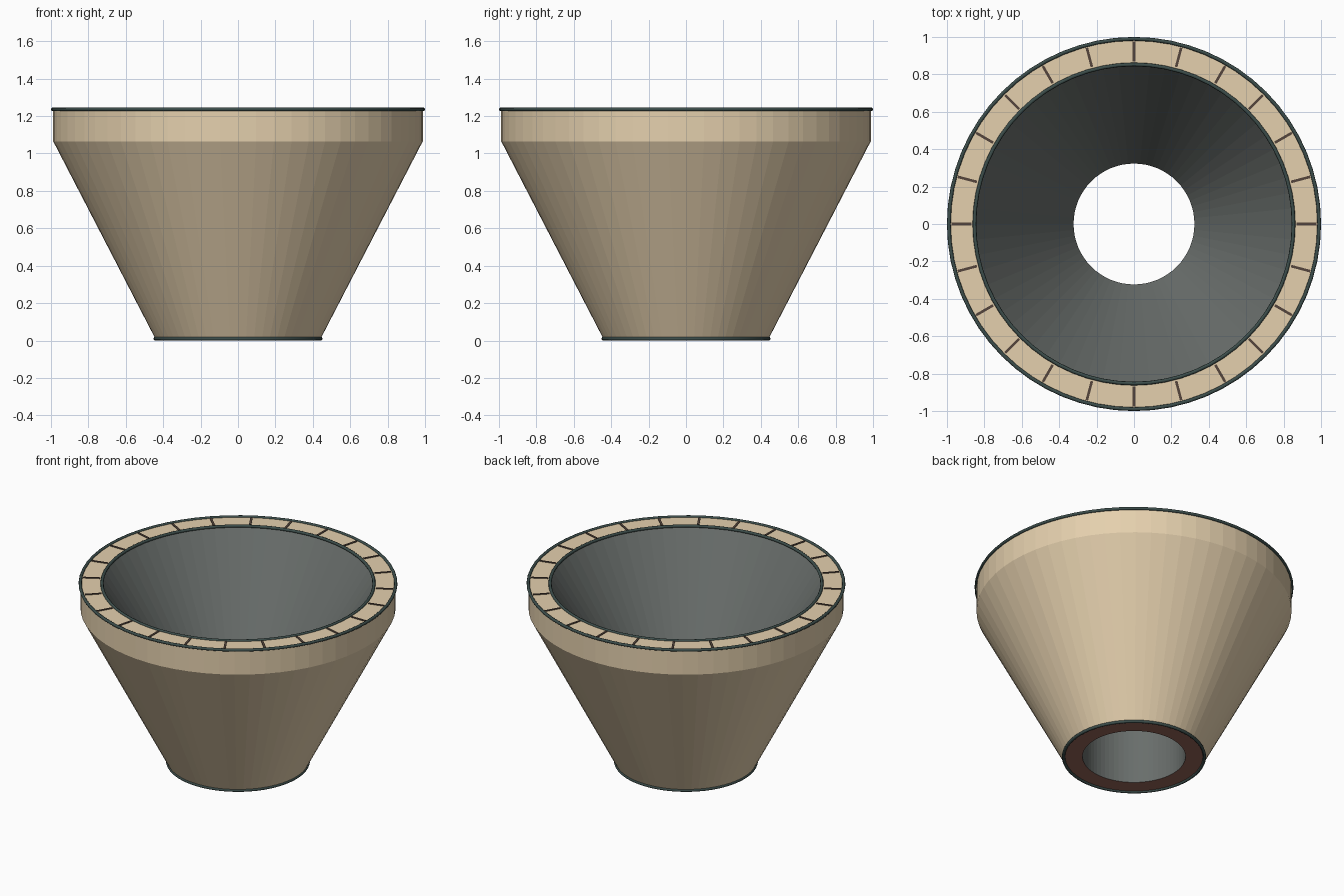
import bpy, bmesh
from math import cos, sin, pi

if "Cube" in bpy.data.objects:
    bpy.data.objects.remove(bpy.data.objects["Cube"])

SEG = 64
Z0, Z1 = 0.01, 1.236


def material(name, rgb):
    m = bpy.data.materials.new(name)
    m.diffuse_color = (*rgb, 1)
    m.use_nodes = True
    m.node_tree.nodes["Principled BSDF"].inputs["Base Color"].default_value = m.diffuse_color
    return m


stone = material("tan_stone", (0.78, 0.63, 0.42))
lining = material("grey_lining", (0.14, 0.155, 0.147))
brown = material("brown_base", (0.30, 0.13, 0.10))
trim = material("green_trim", (0.045, 0.075, 0.07))
joint = material("dark_joint", (0.09, 0.06, 0.045))


def finish(name, bm, mats):
    bmesh.ops.recalc_face_normals(bm, faces=bm.faces)
    me = bpy.data.meshes.new(name)
    bm.to_mesh(me)
    bm.free()
    for m in mats:
        me.materials.append(m)
    ob = bpy.data.objects.new(name, me)
    bpy.context.collection.objects.link(ob)
    return ob


def lathe(name, profile, slots, mats, smooth=False):
    """Revolve a closed (radius, z) profile; slots gives a material per side."""
    bm = bmesh.new()
    rings = [[bm.verts.new((r * cos(2 * pi * i / SEG), r * sin(2 * pi * i / SEG), z))
              for i in range(SEG)] for r, z in profile]
    for k, ring in enumerate(rings):
        nxt = rings[(k + 1) % len(rings)]
        for i in range(SEG):
            j = (i + 1) % SEG
            f = bm.faces.new((ring[i], ring[j], nxt[j], nxt[i]))
            f.material_index = slots[k]
            f.smooth = smooth
    return finish(name, bm, mats)


# Hollow funnel: outer cone, upright collar, top rim, inner cone, straight throat, base ring
lathe("funnel_body",
      [(0.442, Z0), (0.988, 1.065), (0.988, Z1), (0.855, Z1), (0.323, 0.40), (0.323, Z0)],
      [0, 0, 0, 1, 1, 2], [stone, lining, brown])

# Thin round beads on the edges
for name, radius, z in (("outer_rim_bead", 0.99, Z1),
                        ("inner_rim_bead", 0.853, Z1),
                        ("base_bead", 0.442, Z0)):
    n = 8
    circle = [(radius + 0.01 * cos(2 * pi * k / n), z + 0.01 * sin(2 * pi * k / n))
              for k in range(n)]
    lathe(name, circle, [0] * n, [trim], smooth=True)

# Radial joint lines across the top rim
bm = bmesh.new()
for i in range(24):
    a = 2 * pi * i / 24
    for v in bmesh.ops.create_cube(bm, size=1)["verts"]:
        x, y, z = v.co.x * 0.105 + 0.922, v.co.y * 0.014, v.co.z * 0.008 + Z1
        v.co = (x * cos(a) - y * sin(a), x * sin(a) + y * cos(a), z)
finish("rim_joints", bm, [joint])
